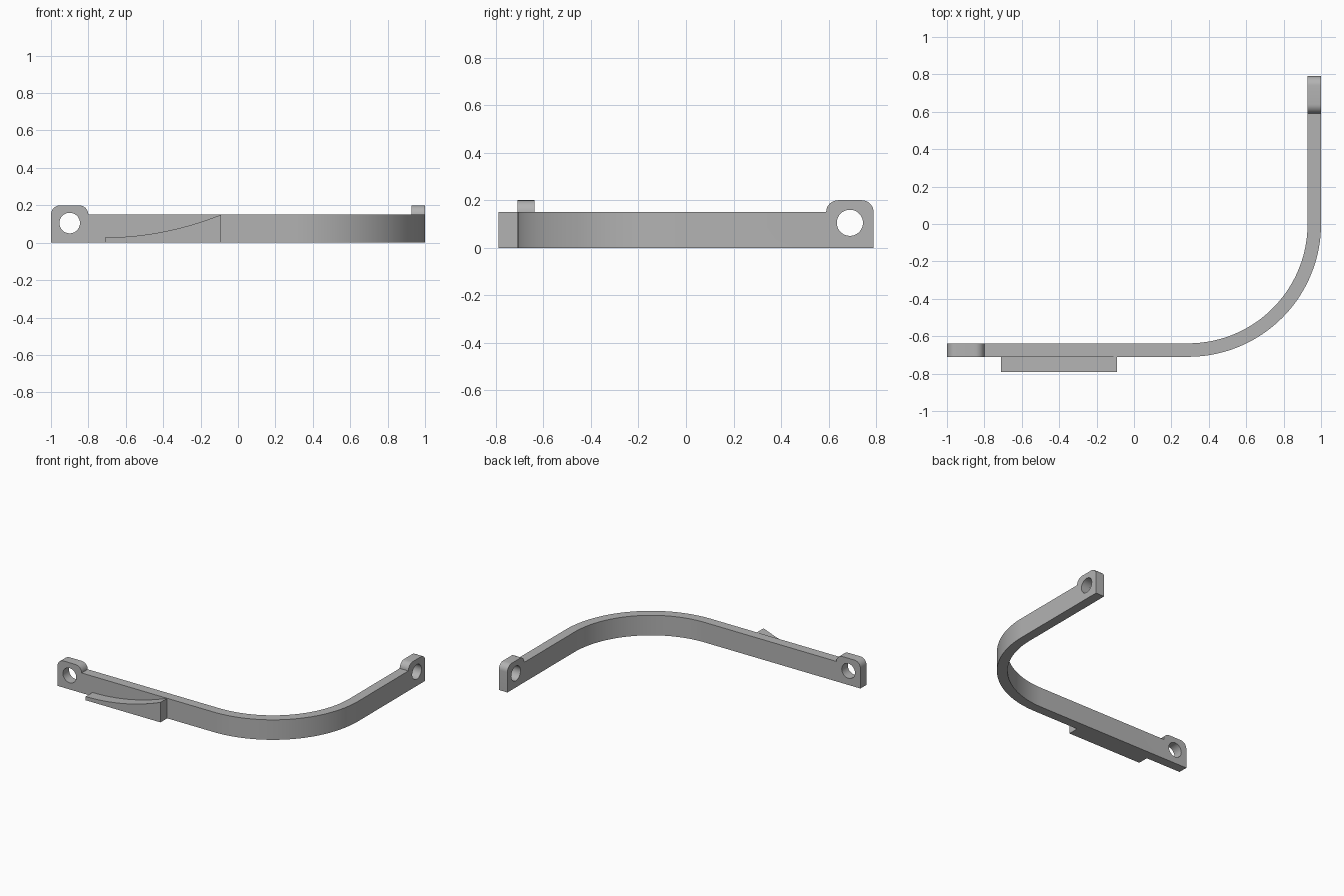
import bpy, bmesh
from math import sin, cos, pi, radians
from mathutils import Vector

cube = bpy.data.objects.get("Cube")
if cube:
    bpy.data.objects.remove(cube, do_unlink=True)

HEIGHT, THICK = 0.15, 0.072
LUG_H, LUG_W, CORNER = 0.2, 0.2, 0.05
HOLE_R, HOLE_Z = 0.055, 0.105
FRONT_Y, BEND_X, BEND_R, END_Y = -0.71, 0.29, 0.71, 0.79

grey = bpy.data.materials.new("Grey metal")
grey.use_nodes = True
colour = (0.45, 0.45, 0.45, 1)
grey.diffuse_color = colour
grey.node_tree.nodes["Principled BSDF"].inputs["Base Color"].default_value = colour


def arc(cu, cz, r, start, end, n):
    angles = [start + (end - start) * i / n for i in range(n + 1)]
    return [(cu + r * cos(a), cz + r * sin(a)) for a in angles]


def plate(bm, loops, depth):
    """Fill the outline and holes, then thicken; returns the new vertices."""
    edges = []
    for loop in loops:
        vs = [bm.verts.new((u, 0, z)) for u, z in loop]
        edges += [bm.edges.new((vs[i - 1], vs[i])) for i in range(len(vs))]
    fill = bmesh.ops.triangle_fill(bm, edges=edges, use_beauty=True)
    faces = [g for g in fill["geom"] if isinstance(g, bmesh.types.BMFace)]
    base = {v for f in faces for v in f.verts}
    ext = bmesh.ops.extrude_face_region(bm, geom=faces, use_keep_orig=True)
    top = [g for g in ext["geom"] if isinstance(g, bmesh.types.BMVert)]
    bmesh.ops.translate(bm, verts=top, vec=(0, depth, 0))
    return list(base) + top


def arm(bm, length, place):
    """Straight arm with a rounded, drilled lug at u = 0, open at its far end."""
    top = LUG_H - CORNER
    outline = [(0, 0), (length, 0), (length, HEIGHT)]
    outline += arc(LUG_W - CORNER, top, CORNER, 0, pi / 2, 8)
    outline += arc(CORNER, top, CORNER, pi / 2, pi, 8)
    hole = arc(LUG_W / 2, HOLE_Z, HOLE_R, 0, 2 * pi, 40)[:-1]
    verts = plate(bm, [outline, hole], THICK)
    caps = [f for f in bm.faces if f.verts[0] in verts
            and all(abs(v.co.x - length) < 1e-5 for v in f.verts)]
    bmesh.ops.delete(bm, geom=caps, context="FACES_ONLY")
    for v in verts:
        v.co = Vector(place(*v.co))


def finish(name, bm):
    bmesh.ops.remove_doubles(bm, verts=bm.verts, dist=1e-4)
    bmesh.ops.recalc_face_normals(bm, faces=bm.faces)
    mesh = bpy.data.meshes.new(name)
    bm.to_mesh(mesh)
    bm.free()
    mesh.materials.append(grey)
    obj = bpy.data.objects.new(name, mesh)
    bpy.context.collection.objects.link(obj)
    bpy.ops.object.select_all(action="DESELECT")
    obj.select_set(True)
    bpy.context.view_layer.objects.active = obj
    bpy.ops.object.shade_smooth_by_angle(angle=radians(30))


# Bent strap: two lugged arms welded to a quarter bend
bm = bmesh.new()
arm(bm, 1 + BEND_X, lambda u, w, z: (u - 1, FRONT_Y + w, z))
arm(bm, END_Y, lambda u, w, z: (1 - w, END_Y - u, z))
rings = []
outer = arc(BEND_X, 0, BEND_R, -pi / 2, 0, 48)
inner = arc(BEND_X, 0, BEND_R - THICK, -pi / 2, 0, 48)
for o, i in zip(outer, inner):
    rings.append([bm.verts.new((*p, z)) for p, z in
                  ((o, 0), (o, HEIGHT), (i, HEIGHT), (i, 0))])
for a, b in zip(rings, rings[1:]):
    for k in range(4):
        bm.faces.new((a[k - 1], a[k], b[k], b[k - 1]))
finish("bent_strap", bm)

# Curved ramp on the outside of the front arm
bm = bmesh.new()
x0, x1, low, steps = -0.71, -0.09, 0.028, 24
ramp = [(x0, 0), (x1, 0)]
for i in range(steps, -1, -1):
    t = i / steps
    ramp.append((x0 + (x1 - x0) * t, low + (HEIGHT - low) * t * t))
verts = plate(bm, [ramp], END_Y + FRONT_Y)
bmesh.ops.translate(bm, verts=verts, vec=(0, -END_Y, 0))
finish("curved_ramp", bm)
